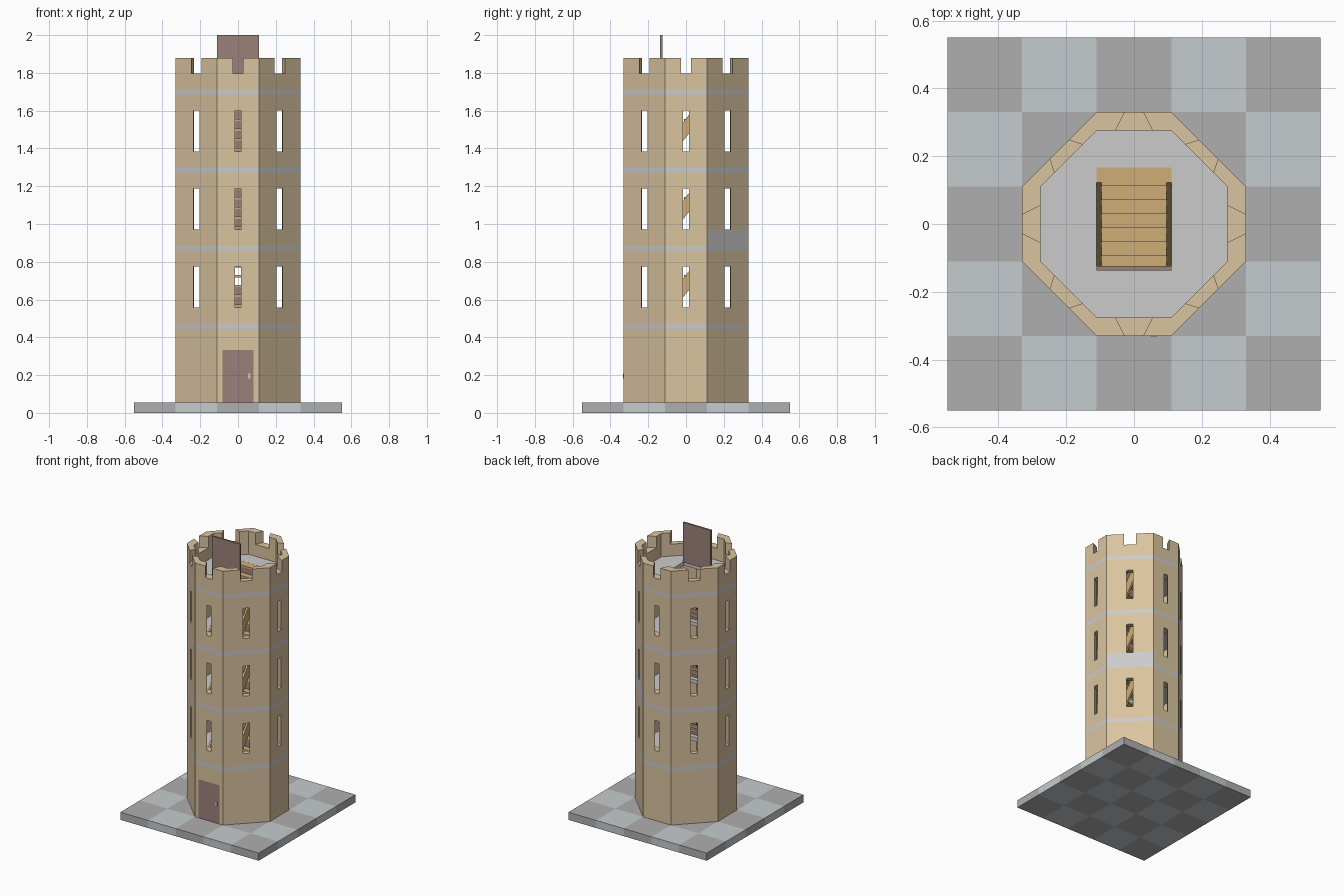
import bpy, bmesh
from mathutils import Vector

if "Cube" in bpy.data.objects:
    bpy.data.objects.remove(bpy.data.objects["Cube"])

def material(name, rgb):
    m = bpy.data.materials.new(name)
    m.diffuse_color = (*rgb, 1)
    m.use_nodes = True
    m.node_tree.nodes["Principled BSDF"].inputs["Base Color"].default_value = m.diffuse_color
    return m

TAN = material("tan_stone", (0.70, 0.55, 0.35))
GREY = material("grey_stone", (0.68, 0.68, 0.69))
DARK = material("dark_tile", (0.43, 0.43, 0.43))
LIGHT = material("light_tile", (0.56, 0.60, 0.61))
BROWN = material("dark_wood", (0.33, 0.22, 0.19))
WOOD = material("light_wood", (0.62, 0.42, 0.18))

def finish(bm, name, mat):
    bmesh.ops.recalc_face_normals(bm, faces=bm.faces)
    me = bpy.data.meshes.new(name)
    bm.to_mesh(me)
    bm.free()
    me.materials.append(mat)
    ob = bpy.data.objects.new(name, me)
    bpy.context.collection.objects.link(ob)
    return ob

def prism(bm, outlines, offset):
    """Extrude one or more joined flat outlines along an offset."""
    cache = {}
    def vert(p):
        key = tuple(round(c, 5) for c in p)
        if key not in cache:
            cache[key] = bm.verts.new(p)
        return cache[key]
    faces = [bm.faces.new([vert(p) for p in o]) for o in outlines]
    ext = bmesh.ops.extrude_face_region(bm, geom=faces, use_keep_orig=True)["geom"]
    bmesh.ops.translate(bm, verts=[g for g in ext if isinstance(g, bmesh.types.BMVert)],
                        vec=Vector(offset))

def box(bm, x0, x1, y0, y1, z0, z1):
    prism(bm, [[(x0, y0, z0), (x1, y0, z0), (x1, y1, z0), (x0, y1, z0)]], (0, 0, z1 - z0))

# Main dimensions
T = 0.22                          # tile size
BASE = 0.055
PLATE = 0.0275                    # floor plate thickness
FLOORS = [0.443 + 0.414 * i for i in range(4)]
TOP, NOTCH = 1.88, 1.798
HX, HY0, HY1 = 0.11, -0.137, 0.167   # stair opening

def octagon(a):
    return [Vector(p) for p in [(-.11, -a), (.11, -a), (a, -.11), (a, .11),
                                (.11, a), (-.11, a), (-a, .11), (-a, -.11)]]
OUT, INN = octagon(0.33), octagon(0.275)

def wall(bm, side, o0, o1, i0, i1, z0, z1):
    """Wall block on one side; outer and inner limits as fractions of its width."""
    def at(ring, t):
        p = ring[side].lerp(ring[(side + 1) % 8], t)
        return (p.x, p.y, z0)
    prism(bm, [[at(OUT, o0), at(OUT, o1), at(INN, i1), at(INN, i0)]], (0, 0, z1 - z0))

def jambs(bm, side, ho, hi, z0, z1):
    """Two wall pieces left and right of a central gap."""
    wall(bm, side, 0, .5 - ho, 0, .5 - hi, z0, z1)
    wall(bm, side, .5 + ho, 1, .5 + hi, 1, z0, z1)

# Checkered base
for name, mat, odd in (("dark_base_tiles", DARK, 0), ("light_base_tiles", LIGHT, 1)):
    bm = bmesh.new()
    for i in range(5):
        for j in range(5):
            if (i + j) % 2 == odd:
                x, y = (i - 2.5) * T, (j - 2.5) * T
                box(bm, x, x + T, y, y + T, 0, BASE)
    finish(bm, name, mat)

# Ground storey walls with doorway in the front side
bm = bmesh.new()
DOOR_TOP = 0.333
for s in range(8):
    if s == 0:
        jambs(bm, s, .375, .375, BASE, DOOR_TOP)
        wall(bm, s, 0, 1, 0, 1, DOOR_TOP, FLOORS[0])
    else:
        wall(bm, s, 0, 1, 0, 1, BASE, FLOORS[0])
finish(bm, "ground_storey_walls", TAN)

# Upper storeys with flared slit windows
for n in range(3):
    f = FLOORS[n]
    z0, sill, head, z1 = f + PLATE, f + 0.114, f + 0.331, FLOORS[n + 1]
    bm = bmesh.new()
    for s in range(8):
        if (n, s) == (1, 3):      # the one grey panel, back right
            panel = bmesh.new()
            wall(panel, s, 0, 1, 0, 1, z0, sill)
            finish(panel, "grey_wall_panel", GREY)
        else:
            wall(bm, s, 0, 1, 0, 1, z0, sill)
        jambs(bm, s, .07, .25, sill, head)
        wall(bm, s, 0, 1, 0, 1, head, z1)
    finish(bm, f"storey_walls_{n + 1}", TAN)

# Battlements
bm = bmesh.new()
for s in range(8):
    wall(bm, s, 0, 1, 0, 1, FLOORS[3] + PLATE, NOTCH)
    jambs(bm, s, .125, .25, NOTCH, TOP)
finish(bm, "battlements", TAN)

# Floor plates with a rectangular stair opening
for n, f in enumerate(FLOORS):
    bm = bmesh.new()
    outlines = [[(-HX, -.33, f), (HX, -.33, f), (HX, HY0, f), (-HX, HY0, f)],
                [(-HX, HY1, f), (HX, HY1, f), (HX, .33, f), (-HX, .33, f)]]
    for k in (1, -1):
        outlines.append([(k * x, y, f) for x, y in
                         [(.11, -.33), (.33, -.11), (.33, .11), (.11, .33), (HX, HY1), (HX, HY0)]])
    prism(bm, outlines, (0, 0, PLATE))
    finish(bm, f"floor_plate_{n + 1}", GREY)

# Stair flights: stringers, treads and risers
RISE, RUN, TH = 0.0517, 0.0413, 0.012
for n, f in enumerate(FLOORS):
    bottom = BASE if n == 0 else FLOORS[n - 1] + PLATE
    top = f + PLATE
    slope = RISE / RUN
    mid, half = bottom + 0.21, 0.05
    bm = bmesh.new()
    for x in (-HX, HX - 0.0138):
        side = [((bottom - mid - half) / slope, bottom), ((bottom - mid + half) / slope, bottom),
                (HY1, mid + slope * HY1 - half), (HY1, top), ((top - mid - half) / slope, top)]
        prism(bm, [[(x, y, z) for y, z in side]], (0.0138, 0, 0))
    finish(bm, f"stair_stringers_{n + 1}", WOOD)
    treads, risers = bmesh.new(), bmesh.new()
    for i in range(8):
        y = 0.112 - (7 - i) * RUN
        z = bottom + (i + 1) * RISE
        back = HY1 if i == 7 else y + RUN + 0.006
        box(treads, -0.0965, 0.0965, y, back, z - TH, z)
        if not (n == 1 and i in (4, 5)):     # two open steps on the second flight
            box(risers, -0.0965, 0.0965, y + 0.002, y + 0.008, z - RISE, z - TH)
    finish(treads, f"stair_treads_{n + 1}", WOOD)
    finish(risers, f"stair_risers_{n + 1}", BROWN)

# Open roof hatch standing at the front of the opening
bm = bmesh.new()
box(bm, -HX, HX, HY0, HY0 + 0.0138, FLOORS[3] + PLATE, 2.0)
finish(bm, "roof_hatch", BROWN)

# Door and handle
bm = bmesh.new()
box(bm, -0.0825, 0.0825, -0.33, -0.3025, BASE, DOOR_TOP)
finish(bm, "door", BROWN)
bm = bmesh.new()
box(bm, 0.052, 0.066, -0.333, -0.33, 0.182, 0.209)
finish(bm, "door_handle", GREY)
